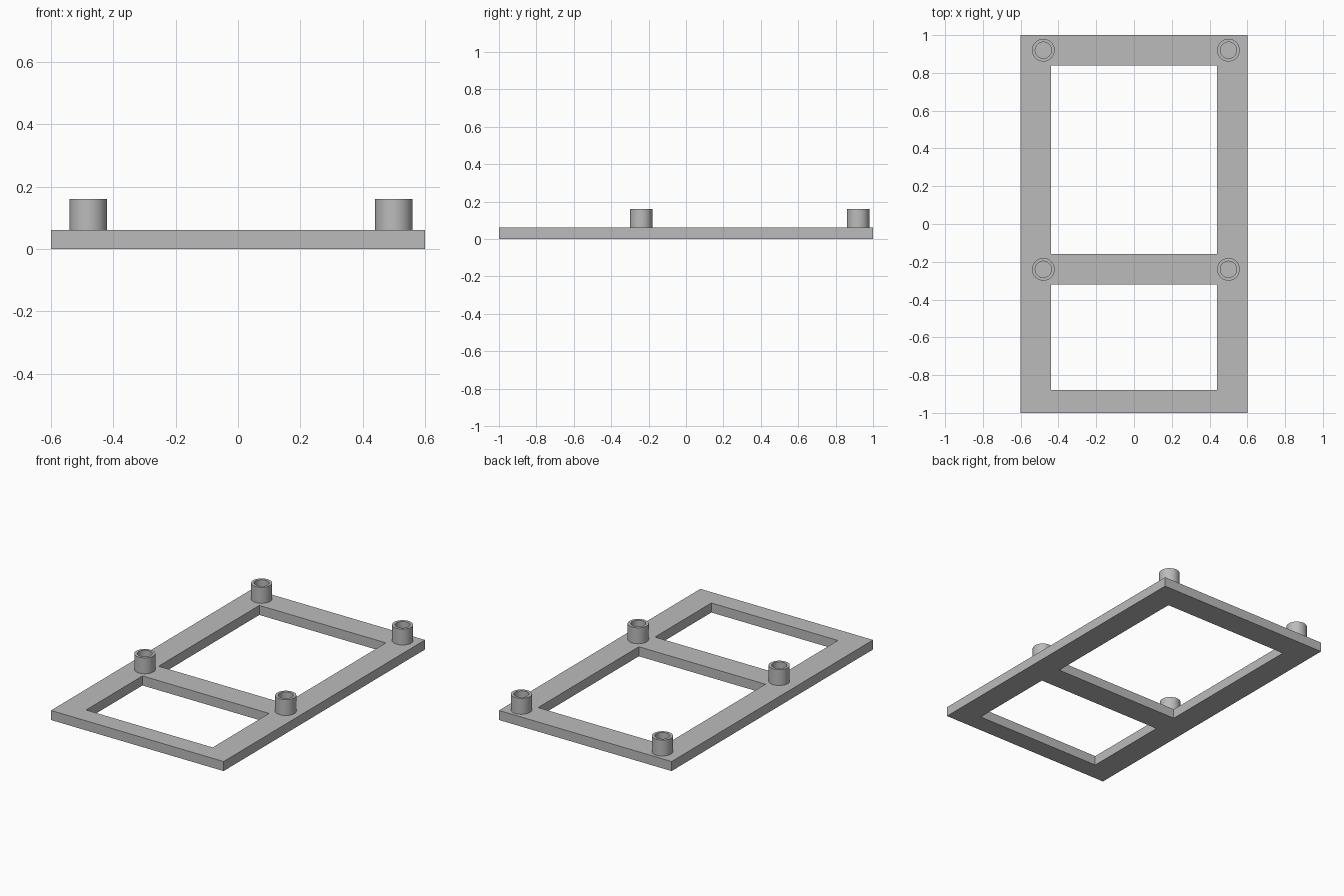
import bpy, bmesh, math

cube = bpy.data.objects.get("Cube")
if cube:
    bpy.data.objects.remove(cube, do_unlink=True)

grey = bpy.data.materials.new("plain_grey")
grey.use_nodes = True
colour = (0.5, 0.5, 0.5, 1)
grey.diffuse_color = colour
grey.node_tree.nodes["Principled BSDF"].inputs["Base Color"].default_value = colour

PLATE_TOP = 0.06
POST_TOP = 0.16


def add_object(name, bm):
    bmesh.ops.recalc_face_normals(bm, faces=bm.faces)
    mesh = bpy.data.meshes.new(name)
    bm.to_mesh(mesh)
    bm.free()
    mesh.materials.append(grey)
    obj = bpy.data.objects.new(name, mesh)
    bpy.context.collection.objects.link(obj)
    return obj


# Flat frame: a grid of cells without the two openings, extruded upward
xs = [-0.6, -0.44, 0.44, 0.6]
ys = [-1, -0.88, -0.32, -0.16, 0.84, 1]
bm = bmesh.new()
grid = [[bm.verts.new((x, y, 0)) for y in ys] for x in xs]
for i in range(len(xs) - 1):
    for j in range(len(ys) - 1):
        if i == 1 and j in (1, 3):
            continue
        bm.faces.new((grid[i][j], grid[i + 1][j], grid[i + 1][j + 1], grid[i][j + 1]))
bmesh.ops.delete(bm, geom=[v for v in bm.verts if not v.link_faces], context='VERTS')
top = bmesh.ops.extrude_face_region(bm, geom=bm.faces[:], use_keep_orig=True)
bmesh.ops.translate(bm, vec=(0, 0, PLATE_TOP),
                    verts=[g for g in top["geom"] if isinstance(g, bmesh.types.BMVert)])
add_object("frame", bm)


# Hollow standoff posts: a wall profile spun around the post axis
def add_post(name, x, y, outer=0.06, inner=0.043):
    profile = [(outer, PLATE_TOP), (outer, POST_TOP), (inner, POST_TOP), (inner, PLATE_TOP)]
    bm = bmesh.new()
    verts = [bm.verts.new((r, 0, z)) for r, z in profile]
    edges = [bm.edges.new((verts[k], verts[(k + 1) % 4])) for k in range(4)]
    bmesh.ops.spin(bm, geom=verts + edges, cent=(0, 0, 0), axis=(0, 0, 1),
                   angle=math.tau, steps=48, use_merge=True)
    post = add_object(name, bm)
    post.location = (x, y, 0)
    bpy.ops.object.select_all(action='DESELECT')
    post.select_set(True)
    bpy.context.view_layer.objects.active = post
    bpy.ops.object.shade_smooth_by_angle(angle=math.radians(30))


for side, x in (("right", -0.48), ("left", 0.5)):
    for row, y in (("middle", -0.24), ("back", 0.92)):
        add_post(f"{row}_{side}_post", x, y)
